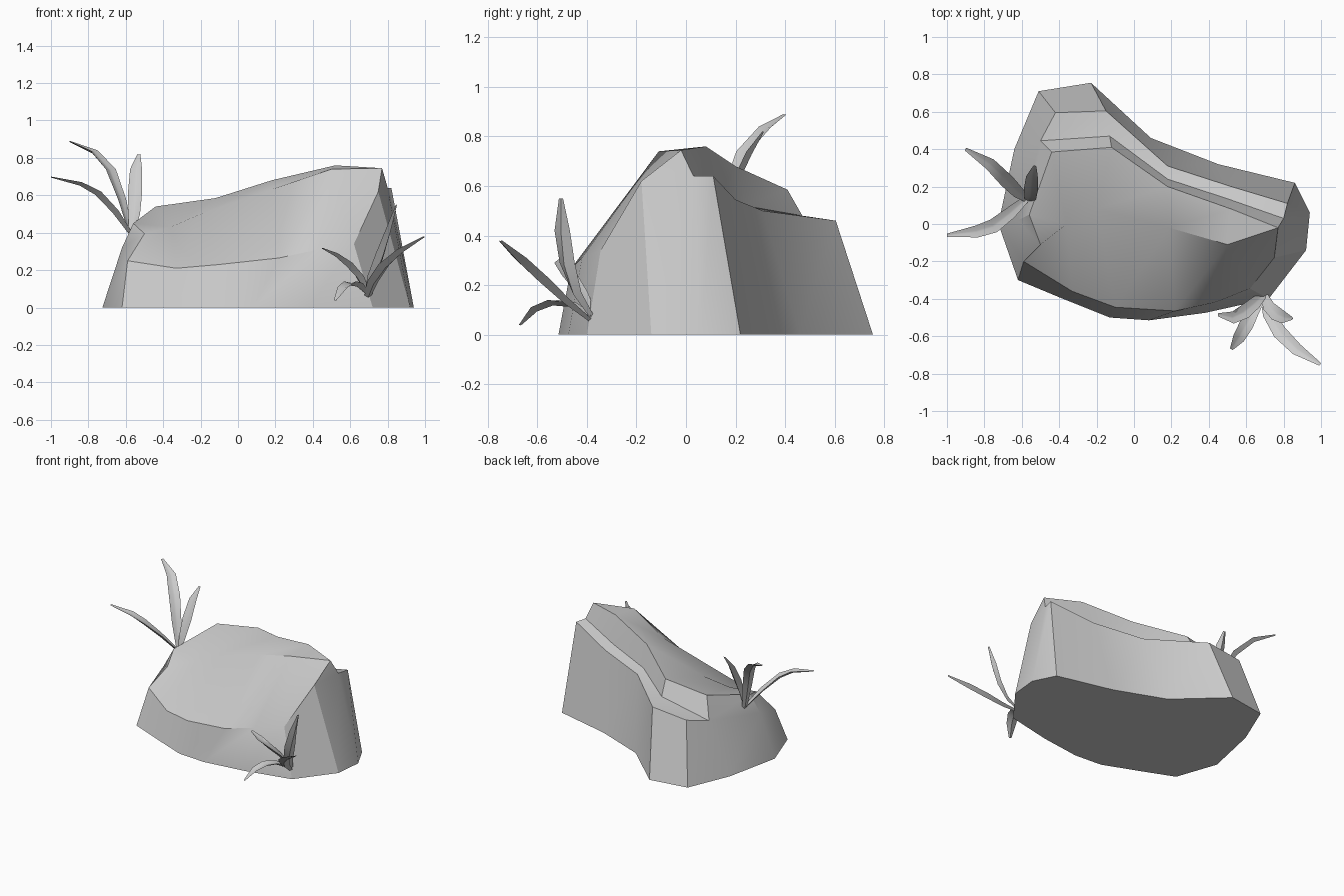
import bpy, bmesh, math
from mathutils import Vector

if "Cube" in bpy.data.objects:
    bpy.data.objects.remove(bpy.data.objects["Cube"])


def finish(name, bm):
    """Weld, orient and shade a bmesh, then make it an object."""
    bmesh.ops.remove_doubles(bm, verts=bm.verts, dist=0.0005)
    bmesh.ops.recalc_face_normals(bm, faces=bm.faces)
    mesh = bpy.data.meshes.new(name)
    bm.to_mesh(mesh)
    bm.free()
    ob = bpy.data.objects.new(name, mesh)
    bpy.context.collection.objects.link(ob)
    bpy.ops.object.select_all(action='DESELECT')
    ob.select_set(True)
    bpy.context.view_layer.objects.active = ob
    bpy.ops.object.shade_smooth_by_angle(angle=math.radians(30))


def face(bm, pts):
    """Face from points, skipping repeated corners."""
    unique = list(dict.fromkeys(tuple(p) for p in pts))
    if len(unique) > 2:
        bm.faces.new([bm.verts.new(p) for p in unique])


def strip(bm, low, high):
    for i in range(len(low) - 1):
        face(bm, (low[i], low[i + 1], high[i + 1], high[i]))


# Rock: footprint outline and upper rim of the side walls
base = [(-.62, -.30), (-.38, -.40), (-.13, -.50), (.08, -.515), (.38, -.475),
        (.72, -.40), (.92, -.14), (.94, .06), (.86, .22), (.45, .32),
        (.09, .46), (-.23, .755), (-.51, .71), (-.64, .40), (-.725, 0)]
base = [(x, y, 0) for x, y in base]
rim = [(-.59, -.20, .25), (-.33, -.36, .21), (-.10, -.445, .23), (.22, -.465, .265),
       (.43, -.42, .31), (.62, -.345, .34), (.75, -.18, .62), (.80, .03, .64),
       (.82, .11, .64), (.52, .20, .545), (.18, .31, .50), (-.15, .605, .46),
       (-.42, .595, .43), (-.50, .445, .39), (-.62, .02, .32)]

# Rock: shoulder above the front slope, crest, and inner edge of the back ledge
shoulder = [(-.50, -.11, .395), (-.36, 0, .43), (-.20, .08, .50), (.19, -.02, .635), (.50, -.11, .74)]
peak, left_top = (.77, -.02, .745), (-.56, .05, .45)
crest = [(-.44, .385, .54), (-.12, .41, .585), (.18, .20, .68), (.52, .08, .76)]
ledge = [rim[7], (.50, .135, .57), (.18, .24, .52), (-.13, .47, .48), rim[13]]

bm = bmesh.new()
face(bm, base)
strip(bm, base + base[:1], rim + rim[:1])                         # walls
strip(bm, rim[:8], shoulder + [shoulder[4], peak, peak])          # front slope
strip(bm, [rim[7]] + rim[8:14], [ledge[0], ledge[0]] + ledge[1:4] + [ledge[4]] * 2)  # ledge
strip(bm, ledge, [peak] + crest[::-1])                            # step above ledge
strip(bm, rim[13:] + rim[:1], [crest[0], left_top, shoulder[0]])  # left slope
face(bm, (left_top, shoulder[0], shoulder[1], crest[0]))
strip(bm, shoulder[1:], crest)                                    # top
face(bm, (shoulder[4], peak, crest[3]))
finish("rock", bm)


def leaf(name, path, width):
    """Folded blade with a groove along its middle, swept along a path."""
    pts = [Vector(p) for p in path]
    profile = [.45, .85, 1, .85, .22]
    rings = []
    for i, p in enumerate(pts):
        t = (pts[min(i + 1, 4)] - pts[max(i - 1, 0)]).normalized()
        side = t.cross(Vector((0, 0, 1))).normalized()
        up = side.cross(t)
        w = width * profile[i]
        ring = [p + side * w, p + side * w * .15 - up * w * .25,
                p - side * w * .15 - up * w * .25, p - side * w, p - up * w * .6]
        rings.append(ring + ring[:1])
    bm = bmesh.new()
    for a, b in zip(rings, rings[1:]):
        strip(bm, a, b)
    face(bm, rings[0][:5])
    face(bm, rings[-1][:5])
    finish(name, bm)


# Left tuft, then front right tuft
tufts = {
    "left_leaf": [
        [(-.57, .14, .39), (-.66, .06, .52), (-.75, -.01, .62), (-.84, -.04, .67), (-1, -.06, .70)],
        [(-.57, .13, .39), (-.62, .17, .58), (-.68, .23, .74), (-.77, .32, .84), (-.90, .40, .89)],
        [(-.57, .12, .39), (-.555, .14, .50), (-.55, .19, .62), (-.545, .25, .74), (-.53, .31, .82)]],
    "right_leaf": [
        [(.69, -.37, .05), (.72, -.48, .14), (.78, -.58, .23), (.87, -.67, .31), (.995, -.75, .38)],
        [(.69, -.37, .06), (.72, -.44, .17), (.76, -.48, .29), (.80, -.50, .42), (.845, -.505, .55)],
        [(.70, -.37, .07), (.65, -.42, .17), (.59, -.47, .24), (.53, -.50, .29), (.45, -.485, .32)],
        [(.69, -.39, .08), (.64, -.46, .13), (.60, -.54, .14), (.56, -.61, .11), (.52, -.67, .04)]],
}
for label, paths in tufts.items():
    for n, path in enumerate(paths, 1):
        leaf(f"{label}_{n}", path, .038)
